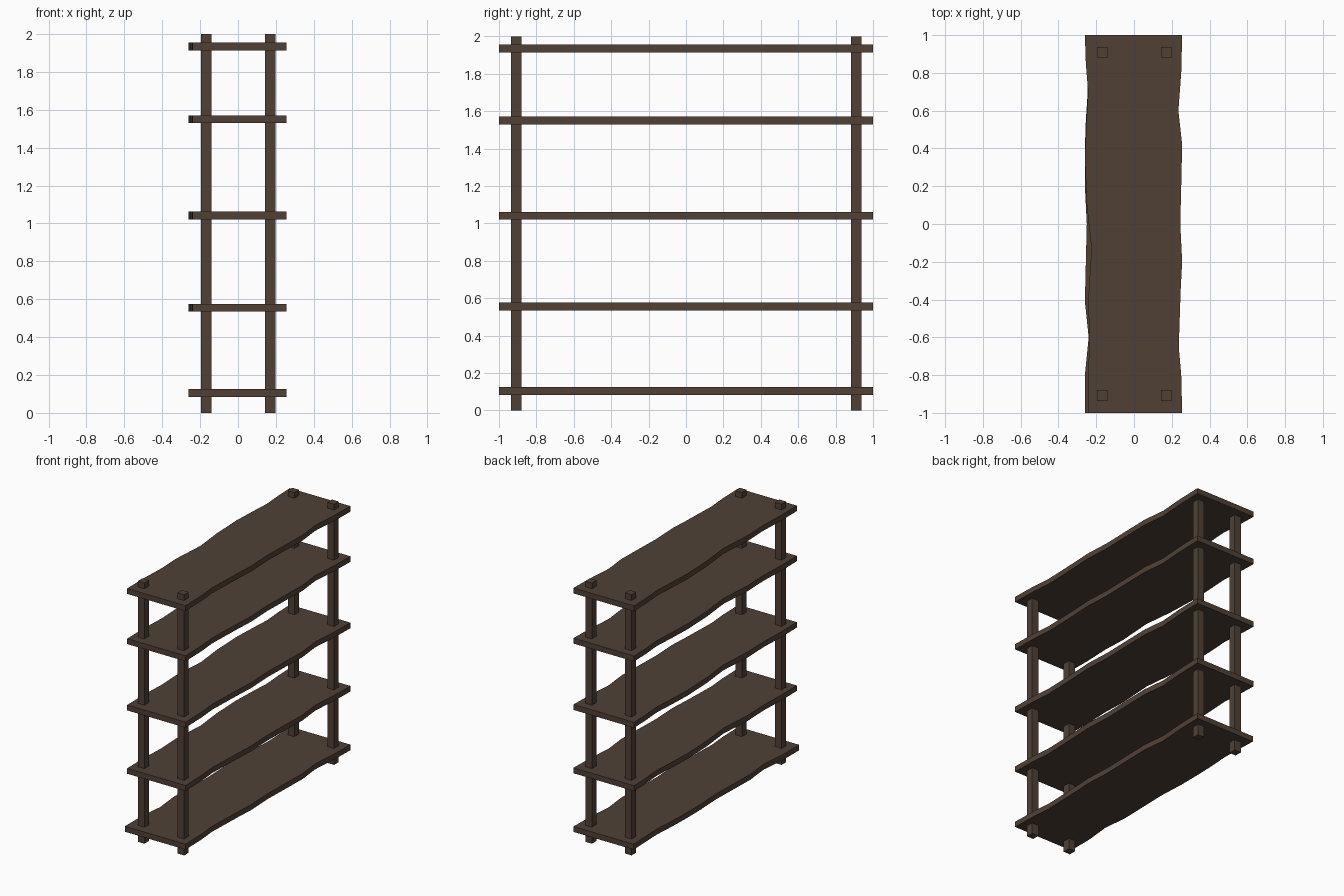
import bpy, bmesh

if "Cube" in bpy.data.objects:
    bpy.data.objects.remove(bpy.data.objects["Cube"])

wood = bpy.data.materials.new("dark brown wood")
wood.diffuse_color = (0.080, 0.053, 0.036, 1)
wood.use_nodes = True
wood.node_tree.nodes["Principled BSDF"].inputs["Base Color"].default_value = wood.diffuse_color


def prism(name, outline, z0, z1):
    """Extrude a counter-clockwise outline from z0 to z1."""
    bm = bmesh.new()
    face = bm.faces.new([bm.verts.new((x, y, z0)) for x, y in outline])
    ext = bmesh.ops.extrude_face_region(bm, geom=[face], use_keep_orig=True)
    for v in ext["geom"]:
        if isinstance(v, bmesh.types.BMVert):
            v.co.z = z1
    bmesh.ops.recalc_face_normals(bm, faces=bm.faces)
    mesh = bpy.data.meshes.new(name)
    bm.to_mesh(mesh)
    bm.free()
    mesh.materials.append(wood)
    ob = bpy.data.objects.new(name, mesh)
    bpy.context.collection.objects.link(ob)
    return ob


# wavy plank edges as (y, x), running front to back
right = [(-1, .255), (-.8, .25), (-.65, .237), (-.35, .247), (-.2, .255), (0, .245),
         (.2, .25), (.42, .255), (.6, .235), (.8, .25), (1, .255)]
left_upper = [(-1, -.24), (-.8, -.243), (-.6, -.235), (-.41, -.243), (-.13, -.225),
              (.1, -.25), (.35, -.26), (.55, -.252), (.7, -.243), (.85, -.255), (1, -.26)]
left_lower = [(-1, -.26), (-.8, -.26), (-.6, -.24), (-.41, -.26), (-.2, -.255),
              (0, -.25), (.2, -.26), (.4, -.26), (.55, -.255), (.7, -.245), (1, -.255)]

# shelves
for i, z in enumerate((0.105, 0.555, 1.041, 1.55, 1.935)):
    left = left_lower if i == 0 else left_upper
    outline = [(x, y) for y, x in right] + [(x, y) for y, x in reversed(left)]
    prism(f"shelf_{i + 1}", outline, z - 0.021, z + 0.021)

# corner posts
h = 0.028
for xn, x in (("left", -0.167), ("right", 0.17)):
    for yn, y in (("front", -0.908), ("back", 0.91)):
        prism(f"{yn}_{xn}_post",
              [(x - h, y - h), (x + h, y - h), (x + h, y + h), (x - h, y + h)], 0, 2)
